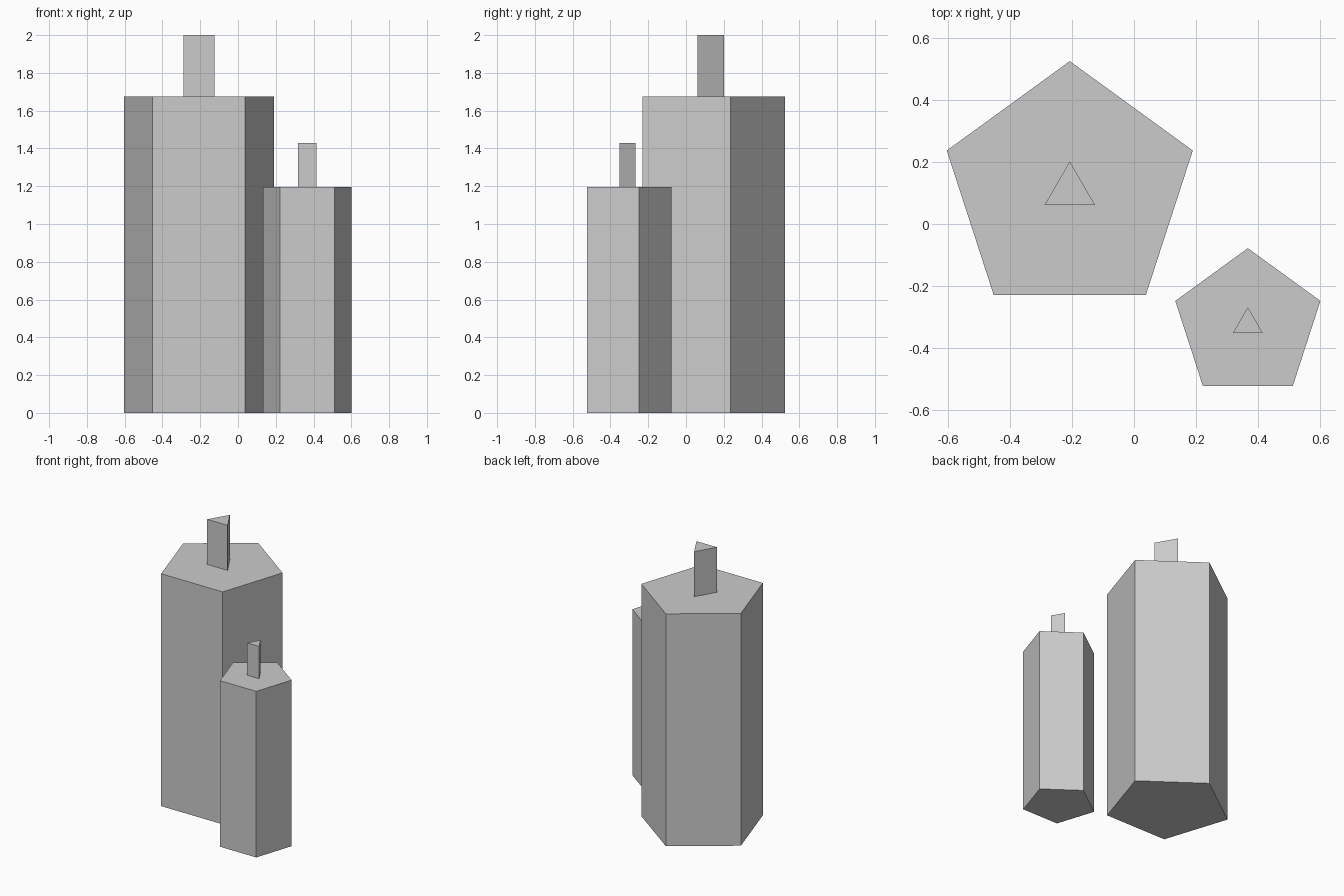
import bpy

if "Cube" in bpy.data.objects:
    bpy.data.objects.remove(bpy.data.objects["Cube"])


def prism(name, sides, radius, x, y, z0, z1):
    """Upright flat-shaded prism with one corner pointing to +y."""
    bpy.ops.mesh.primitive_cylinder_add(
        vertices=sides, radius=radius, depth=z1 - z0,
        location=(x, y, (z0 + z1) / 2))
    obj = bpy.context.object
    obj.name = name
    obj.data.name = name
    return obj


def candle(name, x, y, radius, wick_radius, body_top, wick_top):
    # Five-sided wax body with a three-sided wick set just into its top
    prism(name + "_candle_body", 5, radius, x, y, 0, body_top)
    prism(name + "_candle_wick", 3, wick_radius, x, y, body_top - 0.005, wick_top)


candle("large", -0.207, 0.108, 0.417, 0.094, 1.675, 2.0)
candle("small", 0.367, -0.324, 0.246, 0.056, 1.197, 1.43)
